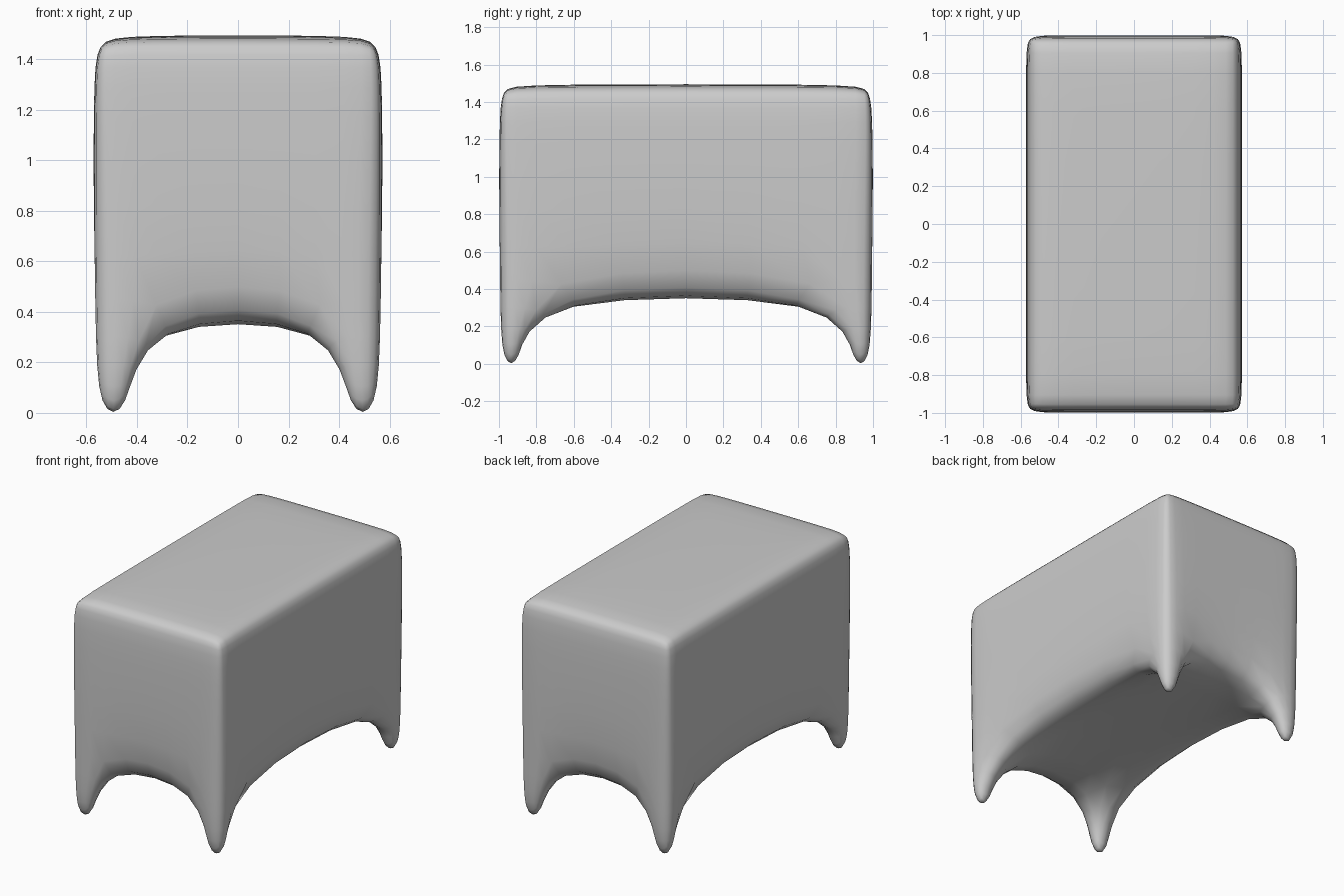
import bpy, bmesh

if "Cube" in bpy.data.objects:
    bpy.data.objects.remove(bpy.data.objects["Cube"])

# Control cage rows: (outer x, inner x, outer y, inner y, outer z, inner z)
LEVELS = {
    "top":  (0.560, 0.45, 0.985, 0.90, 1.475, 1.497),
    "high": (0.573, 0.45, 1.000, 0.90, 1.300, 1.300),
    "root": (0.573, 0.385, 1.000, 0.84, 0.362, 0.362),
    "tip":  (0.560, 0.43, 0.992, 0.88, -0.027, -0.027),
}

bm = bmesh.new()
cage = {}


def vert(level, i, j):
    """Cage vertex on a 4 x 4 grid at the given level."""
    key = (level, i, j)
    if key not in cage:
        ox, ix, oy, iy, oz, iz = LEVELS[level]
        x = (-ox, -ix, ix, ox)[i]
        y = (-oy, -iy, iy, oy)[j]
        inside = i in (1, 2) and j in (1, 2)
        cage[key] = bm.verts.new((x, y, iz if inside else oz))
    return cage[key]


def cell(level, i, j):
    bm.faces.new([vert(level, a, b) for a, b in
                  ((i, j), (i + 1, j), (i + 1, j + 1), (i, j + 1))])


def wall(upper, lower, ring):
    for a, b in zip(ring, ring[1:] + ring[:1]):
        bm.faces.new((vert(upper, *a), vert(upper, *b),
                      vert(lower, *b), vert(lower, *a)))


# Body: top, side walls and underside, with the corner cells left for legs
outline = ([(i, 0) for i in range(3)] + [(3, j) for j in range(3)]
           + [(i, 3) for i in (3, 2, 1)] + [(0, j) for j in (3, 2, 1)])
wall("top", "high", outline)
wall("high", "root", outline)
for i in range(3):
    for j in range(3):
        cell("top", i, j)
        if i == 1 or j == 1:
            cell("root", i, j)
        else:
            # Tapered leg drawn down from each corner cell
            wall("root", "tip", [(i, j), (i + 1, j), (i + 1, j + 1), (i, j + 1)])
            cell("tip", i, j)

bmesh.ops.recalc_face_normals(bm, faces=bm.faces)
for f in bm.faces:
    f.smooth = True

mesh = bpy.data.meshes.new("stool_body")
bm.to_mesh(mesh)
bm.free()
stool = bpy.data.objects.new("stool_body", mesh)
bpy.context.collection.objects.link(stool)

# Soft rounding of the cage
sub = stool.modifiers.new("rounding", "SUBSURF")
sub.levels = 2
sub.render_levels = 2
